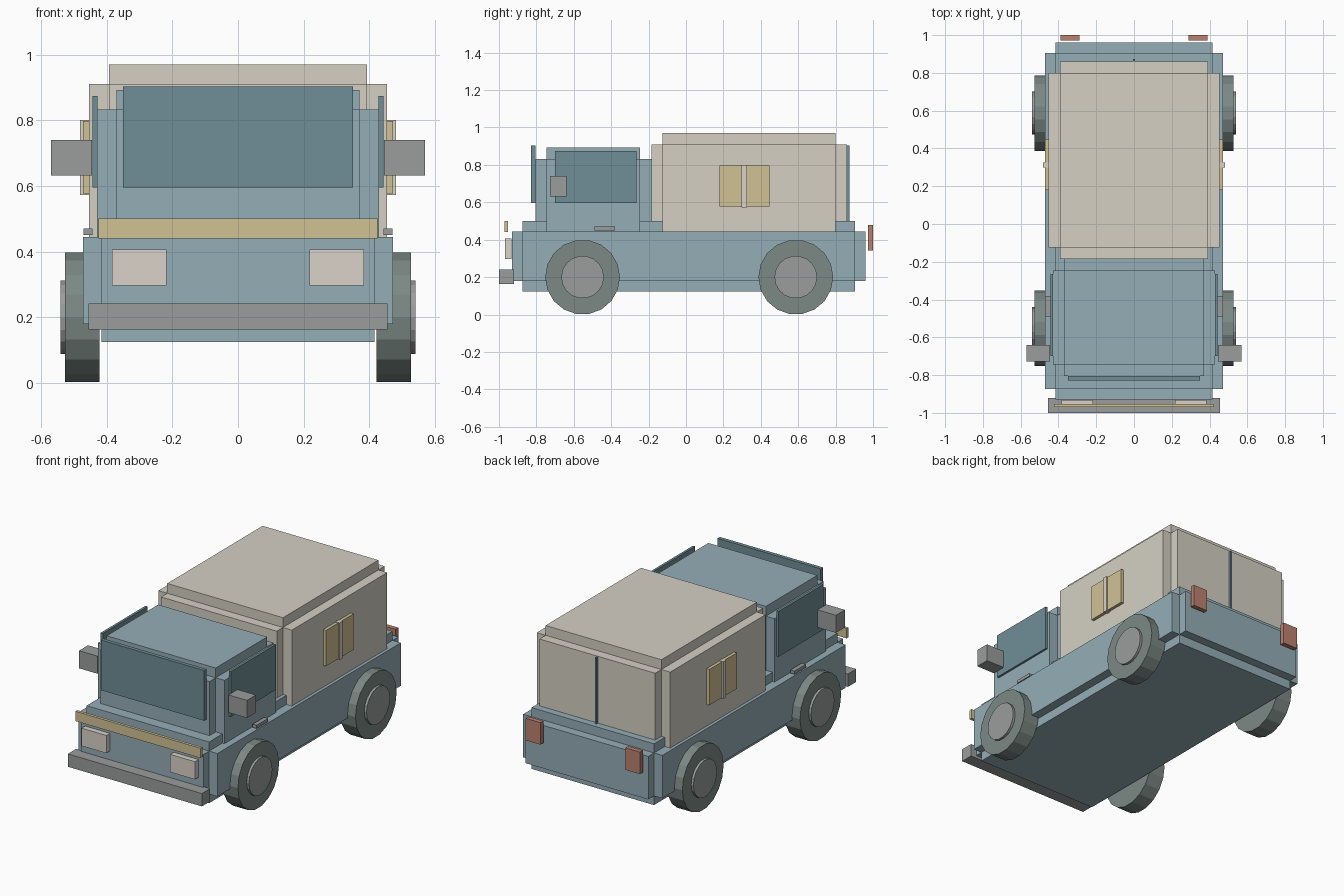
import bpy, bmesh, math
from mathutils import Matrix

if "Cube" in bpy.data.objects:
    bpy.data.objects.remove(bpy.data.objects["Cube"])


def material(name, rgb):
    m = bpy.data.materials.new(name)
    m.diffuse_color = (*rgb, 1)
    m.use_nodes = True
    m.node_tree.nodes["Principled BSDF"].inputs["Base Color"].default_value = m.diffuse_color
    return m


BLUE = material("blue_paint", (0.30, 0.42, 0.47))
GLASS = material("dark_glass", (0.16, 0.27, 0.31))
CREAM = material("cream_panel", (0.66, 0.63, 0.55))
YELLOW = material("yellow_trim", (0.64, 0.54, 0.30))
LAMP = material("lamp_white", (0.70, 0.65, 0.58))
RED = material("tail_red", (0.50, 0.22, 0.16))
RUBBER = material("tyre_rubber", (0.20, 0.25, 0.23))
METAL = material("grey_metal", (0.32, 0.34, 0.33))


def finish(name, bm, mat):
    mesh = bpy.data.meshes.new(name)
    bm.to_mesh(mesh)
    bm.free()
    mesh.materials.append(mat)
    ob = bpy.data.objects.new(name, mesh)
    bpy.context.collection.objects.link(ob)
    return ob


def add_box(bm, x, y, z):
    size = [b - a for a, b in (x, y, z)]
    mid = [(a + b) / 2 for a, b in (x, y, z)]
    bmesh.ops.create_cube(bm, size=1, matrix=Matrix.Translation(mid) @ Matrix.Diagonal((*size, 1)))


def box(name, x, y, z, mat):
    bm = bmesh.new()
    add_box(bm, x, y, z)
    return finish(name, bm, mat)


def pair(name, x, y, z, mat):
    for side, s in (("left", -1), ("right", 1)):
        box(f"{name}_{side}", sorted((s * x[0], s * x[1])), y, z, mat)


def stepped_box(name, hx, y, z, mat, e=0.06):
    # three crossed boxes give the stepped edges
    bm = bmesh.new()
    for keep in range(3):
        d = [e, e, e]
        d[keep] = 0
        add_box(bm, (-hx + d[0], hx - d[0]), (y[0] + d[1], y[1] - d[1]), (z[0] + d[2], z[1] - d[2]))
    return finish(name, bm, mat)


def disc(name, x0, x1, y, z, r, sides, mat):
    bm = bmesh.new()
    m = Matrix.Translation(((x0 + x1) / 2, y, z)) @ Matrix.Rotation(math.pi / 2, 4, 'Y')
    bmesh.ops.create_cone(bm, cap_ends=True, segments=sides, radius1=r, radius2=r,
                          depth=abs(x1 - x0), matrix=m)
    return finish(name, bm, mat)


# main volumes
stepped_box("lower_body", 0.472, (-0.93, 0.96), (0.124, 0.5), BLUE, 0.056)
stepped_box("cab", 0.43, (-0.805, -0.185), (0.38, 0.892), BLUE)
stepped_box("living_box", 0.453, (-0.185, 0.86), (0.38, 0.97), CREAM)

# glazing and side fittings
box("windscreen", (-0.35, 0.35), (-0.828, -0.805), (0.595, 0.903), GLASS)
pair("side_window", (0.428, 0.443), (-0.70, -0.265), (0.595, 0.873), GLASS)
pair("mirror", (0.445, 0.57), (-0.727, -0.64), (0.632, 0.74), METAL)
pair("door_handle", (0.443, 0.47), (-0.49, -0.38), (0.45, 0.47), METAL)
pair("box_window", (0.452, 0.472), (0.18, 0.447), (0.577, 0.797), YELLOW)
pair("window_bar", (0.452, 0.481), (0.298, 0.325), (0.572, 0.80), LAMP)

# front and rear details
box("front_stripe", (-0.424, 0.424), (-0.97, -0.952), (0.44, 0.5), YELLOW)
pair("headlight", (0.217, 0.384), (-0.967, -0.933), (0.297, 0.406), LAMP)
box("bumper", (-0.455, 0.455), (-1.0, -0.92), (0.163, 0.242), METAL)
pair("tail_light", (0.288, 0.388), (0.972, 1.0), (0.343, 0.478), RED)
box("rear_door_seam", (-0.005, 0.005), (0.855, 0.874), (0.49, 0.905), GLASS)

# wheels
for axle, y in (("front", -0.553), ("rear", 0.587)):
    for side, s in (("left", -1), ("right", 1)):
        disc(f"{axle}_wheel_{side}", s * 0.422, s * 0.526, y, 0.2, 0.2, 18, RUBBER)
        disc(f"{axle}_hub_{side}", s * 0.50, s * 0.541, y, 0.2, 0.114, 18, METAL)
